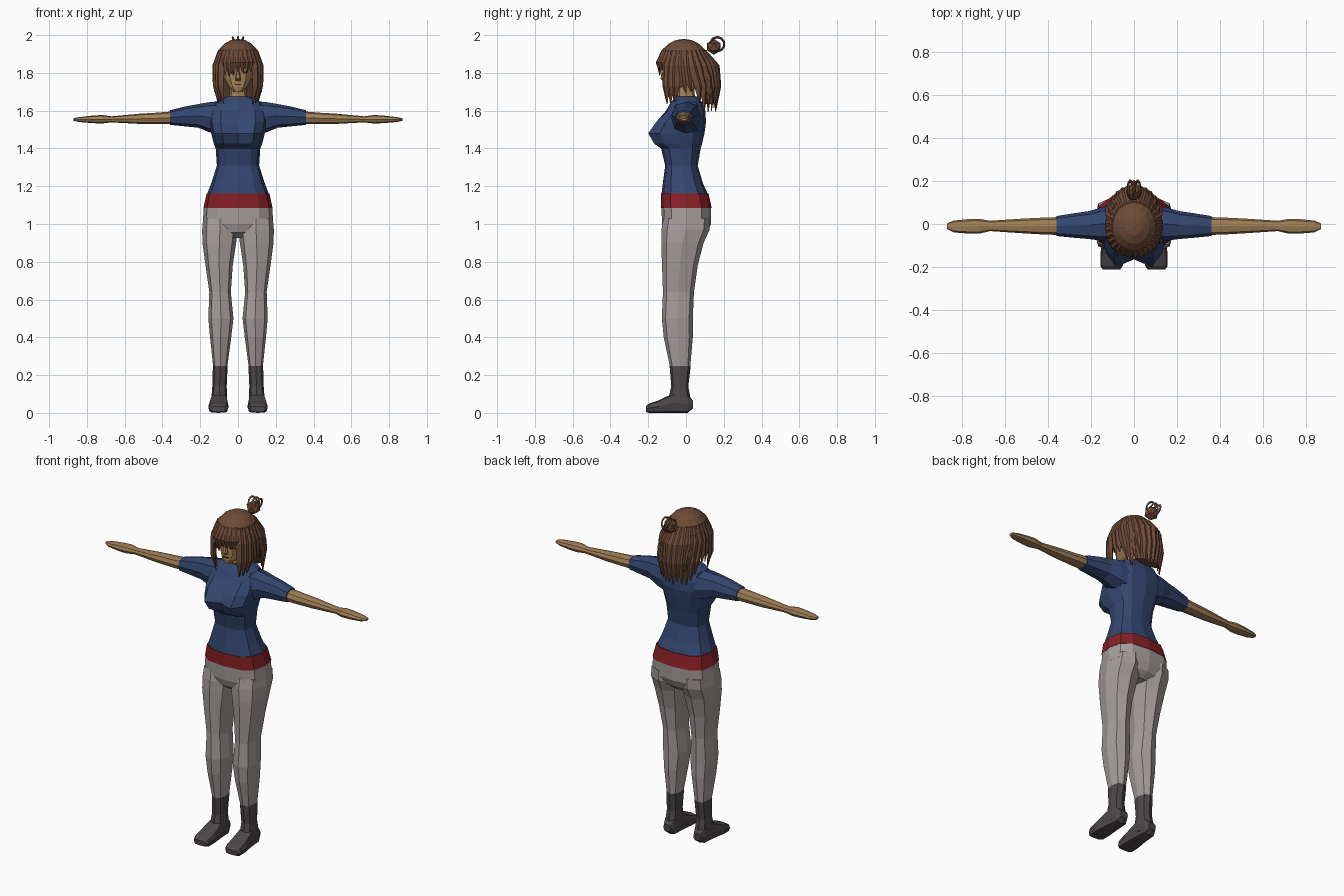
import bpy, bmesh, math, random
from mathutils import Vector

random.seed(4)


def material(name, r, g, b):
    m = bpy.data.materials.new(name)
    lin = [((c / 255 + 0.055) / 1.055) ** 2.4 for c in (r, g, b)]
    m.diffuse_color = (*lin, 1)
    return m


SKIN = material("skin", 160, 126, 86)
SHIRT = material("navy cloth", 52, 71, 113)
BELT = material("red cloth", 134, 32, 36)
TROUSER = material("grey cloth", 166, 158, 157)
BOOT = material("dark leather", 77, 71, 73)
HAIR = material("brown hair", 110, 75, 55)
DARK = material("dark brown detail", 62, 42, 32)


def make_object(name, bm, mat, mirror=False):
    bmesh.ops.recalc_face_normals(bm, faces=bm.faces)
    me = bpy.data.meshes.new(name)
    bm.to_mesh(me)
    bm.free()
    me.materials.append(mat)
    ob = bpy.data.objects.new(name, me)
    bpy.context.collection.objects.link(ob)
    if mirror:
        mod = ob.modifiers.new("mirror", "MIRROR")
        mod.use_mirror_merge = False
    return ob


def ring(axis, pos, a0, a1, b0, b1, n=8, e=0.8):
    """Rounded-box ring across one axis; a and b are spans on the other two."""
    pts = []
    for i in range(n):
        t = 2 * math.pi * i / n
        c, s = round(math.cos(t), 6), round(math.sin(t), 6)
        a = (a0 + a1) / 2 + (a1 - a0) / 2 * math.copysign(abs(c) ** e, c)
        b = (b0 + b1) / 2 + (b1 - b0) / 2 * math.copysign(abs(s) ** e, s)
        pts.append(Vector({"x": (pos, a, b), "y": (a, pos, b), "z": (a, b, pos)}[axis]))
    return pts


def skin_rings(bm, rings):
    vs = [[bm.verts.new(p) for p in r] for r in rings]
    n = len(vs[0])
    for lo, hi in zip(vs, vs[1:]):
        for i in range(n):
            bm.faces.new((lo[i], lo[(i + 1) % n], hi[(i + 1) % n], hi[i]))
    bm.faces.new(vs[0])
    bm.faces.new(vs[-1])


def loft(name, axis, rows, mat, n=8, e=0.8, mirror=False):
    bm = bmesh.new()
    skin_rings(bm, [ring(axis, *r, n=n, e=e) for r in rows])
    return make_object(name, bm, mat, mirror)


# Shirt body: height, half width, front, back, centre hollow of the bust
body = [(1.155, .165, -.130, .117, 0), (1.22, .140, -.122, .088, 0),
        (1.31, .112, -.110, .062, 0), (1.40, .118, -.132, .078, 0),
        (1.425, .128, -.168, .085, .02), (1.48, .142, -.200, .098, .035),
        (1.54, .155, -.158, .106, .02), (1.60, .150, -.105, .102, 0),
        (1.645, .125, -.080, .085, 0), (1.675, .062, -.055, .062, 0)]
rings = []
for z, w, yf, yb, hollow in body:
    r = ring("z", z, -w, w, yf, yb, 12, .75)
    r[9].y += hollow
    if hollow:
        r[8].y = r[10].y = yf
    rings.append(r)
bm = bmesh.new()
skin_rings(bm, rings)
make_object("shirt_body", bm, SHIRT)

# Sleeves and bare forearms with mitten hands
loft("sleeve", "x", [(.10, -.080, .085, 1.47, 1.650), (.15, -.078, .078, 1.485, 1.645),
                     (.21, -.070, .060, 1.51, 1.635), (.28, -.064, .050, 1.517, 1.622),
                     (.36, -.056, .037, 1.525, 1.602)], SHIRT, mirror=True)
loft("forearm_and_hand", "x", [(.35, -.051, .032, 1.530, 1.596), (.42, -.049, .030, 1.530, 1.590),
                               (.52, -.043, .025, 1.530, 1.584), (.67, -.033, .015, 1.538, 1.570),
                               (.72, -.045, .024, 1.532, 1.577), (.77, -.045, .023, 1.534, 1.574),
                               (.84, -.039, .016, 1.540, 1.566), (.87, -.024, .003, 1.546, 1.561)],
     SKIN, mirror=True)

# Belt and hips
loft("belt", "z", [(1.085, -.183, .183, -.133, .136), (1.162, -.166, .166, -.132, .119)],
     BELT, n=12, e=.72)
loft("trouser_hips", "z", [(.925, -.070, .070, -.070, .075), (.955, -.150, .150, -.112, .112),
                           (1.00, -.187, .187, -.127, .132), (1.09, -.181, .181, -.130, .133)],
     TROUSER, n=12, e=.72)

# Trouser legs
loft("trouser_leg", "z", [(.24, .057, .131, -.084, .022), (.40, .036, .148, -.118, .036),
                          (.50, .024, .157, -.128, .036), (.64, .038, .152, -.122, .042),
                          (.78, .028, .172, -.127, .062), (.90, .010, .188, -.131, .093),
                          (.97, .001, .190, -.130, .125), (1.03, .006, .184, -.120, .128)],
     TROUSER, mirror=True)

# Boots
loft("boot_shaft", "z", [(.03, .058, .140, -.09, .028), (.09, .058, .140, -.09, .022),
                         (.14, .060, .136, -.078, .012), (.248, .055, .133, -.087, .025)],
     BOOT, mirror=True)
loft("boot_foot", "y", [(.037, .075, .125, .025, .065), (.010, .062, .138, 0, .095),
                        (-.065, .056, .145, 0, .105), (-.140, .050, .157, 0, .068),
                        (-.195, .052, .157, 0, .050), (-.212, .065, .145, .005, .035)],
     BOOT, e=.5, mirror=True)

# Neck, head, nose, ears
loft("neck", "z", [(1.64, -.058, .058, -.050, .060), (1.69, -.046, .046, -.045, .045),
                   (1.78, -.046, .046, -.045, .050)], SKIN)
loft("head", "z", [(1.700, -.025, .025, -.114, -.060), (1.725, -.050, .050, -.119, -.005),
                   (1.765, -.073, .073, -.117, .055), (1.82, -.086, .086, -.117, .080),
                   (1.88, -.088, .088, -.118, .085), (1.94, -.062, .062, -.085, .060)],
     SKIN, n=12, e=.85)
loft("nose", "z", [(1.758, -.013, .013, -.125, -.105), (1.769, -.015, .015, -.138, -.105),
                   (1.815, -.007, .007, -.122, -.105)], SKIN, n=6)
loft("ear", "x", [(.072, -.022, .008, 1.762, 1.815), (.096, -.018, .016, 1.755, 1.825)],
     SKIN, mirror=True)

# Mouth and eye plates
loft("mouth", "y", [(-.121, -.020, .020, 1.735, 1.741), (-.114, -.020, .020, 1.735, 1.741)], DARK)
loft("eye", "y", [(-.118, .022, .046, 1.797, 1.808), (-.109, .022, .050, 1.797, 1.808)],
     DARK, mirror=True)

# Hair cap: upper part of a faceted ellipsoid
bm = bmesh.new()
bmesh.ops.create_uvsphere(bm, u_segments=16, v_segments=10, radius=1)
for v in bm.verts:
    v.co = Vector((v.co.x * .122, v.co.y * .137 - .012, v.co.z * .132 + 1.848))
low = [f for f in bm.faces if f.calc_center_median().z < 1.835]
bmesh.ops.delete(bm, geom=low, context="FACES")
cap = make_object("hair_cap", bm, HAIR)
cap.modifiers.new("thickness", "SOLIDIFY").thickness = .012

# Hair mass behind the neck
loft("hair_back_mass", "z", [(1.635, -.075, .075, .095, .145), (1.70, -.108, .108, .065, .155),
                             (1.78, -.120, .120, .015, .152), (1.88, -.110, .110, -.03, .115)],
     HAIR, n=10)


def lock(bm, pts, widths, thick, side):
    """Tapered strand with a diamond section, wide along side."""
    out = Vector((side.y, -side.x, 0))
    skin_rings(bm, [[p + side * w, p + out * thick * w, p - side * w, p - out * thick * w]
                    for p, w in zip(pts, widths)])


def around(a, scale, z, push=0.0):
    return Vector((.122 * scale * math.sin(a), -.012 - .137 * scale * math.cos(a) + push, z))


# Fringe, side and back locks hung around the cap
fringe, sides, back = bmesh.new(), bmesh.new(), bmesh.new()
for deg in range(-180, 180, 12):
    a = math.radians(deg)
    side = Vector((math.cos(a), math.sin(a), 0))
    m = abs(deg)
    j = random.uniform(-.015, .015)
    if m < 45:
        lock(fringe, [around(a, .78, 1.925), around(a, 1.0, 1.855), around(a, .95, 1.795 + j)],
             [.015, .022, .003], .5, side)
    elif m < 76:
        lock(sides, [around(a, .80, 1.92), around(a, 1.01, 1.84), around(a, 1.03, 1.73),
                     around(a * .93, .90, 1.645 + j)], [.018, .027, .025, .003], .55, side)
    elif m < 100:
        lock(sides, [around(a, .80, 1.92), around(a, 1.0, 1.84), around(a, 1.03, 1.76, .01),
                     around(a, 1.02, 1.69 + j, .025)], [.018, .028, .020, .003], .5, side)
    else:
        k = (m - 90) / 90
        lock(back, [around(a, .80, 1.92), around(a, 1.0, 1.84, .035 * k),
                    around(a, 1.02, 1.73, .036 + .008 * k),
                    around(a, .92, 1.62 + j * 2, .045)], [.018, .032, .027, .003], .55, side)
make_object("hair_fringe", fringe, HAIR)
make_object("hair_side_locks", sides, HAIR)
make_object("hair_back_locks", back, HAIR)

# Bun with loose loops standing out of it
bm = bmesh.new()
bmesh.ops.create_icosphere(bm, subdivisions=1, radius=.042)
bmesh.ops.translate(bm, verts=bm.verts, vec=(0, .148, 1.938))
make_object("hair_bun", bm, HAIR)
for i, (x, tilt) in enumerate(((-.018, 75), (.018, 105), (0, 90))):
    bpy.ops.mesh.primitive_torus_add(major_segments=10, minor_segments=4, major_radius=.038,
                                     minor_radius=.006, location=(x, .165, 1.952),
                                     rotation=(0, math.radians(tilt), 0))
    ob = bpy.context.object
    ob.name = f"hair_loop_{i + 1}"
    ob.data.materials.append(HAIR)
